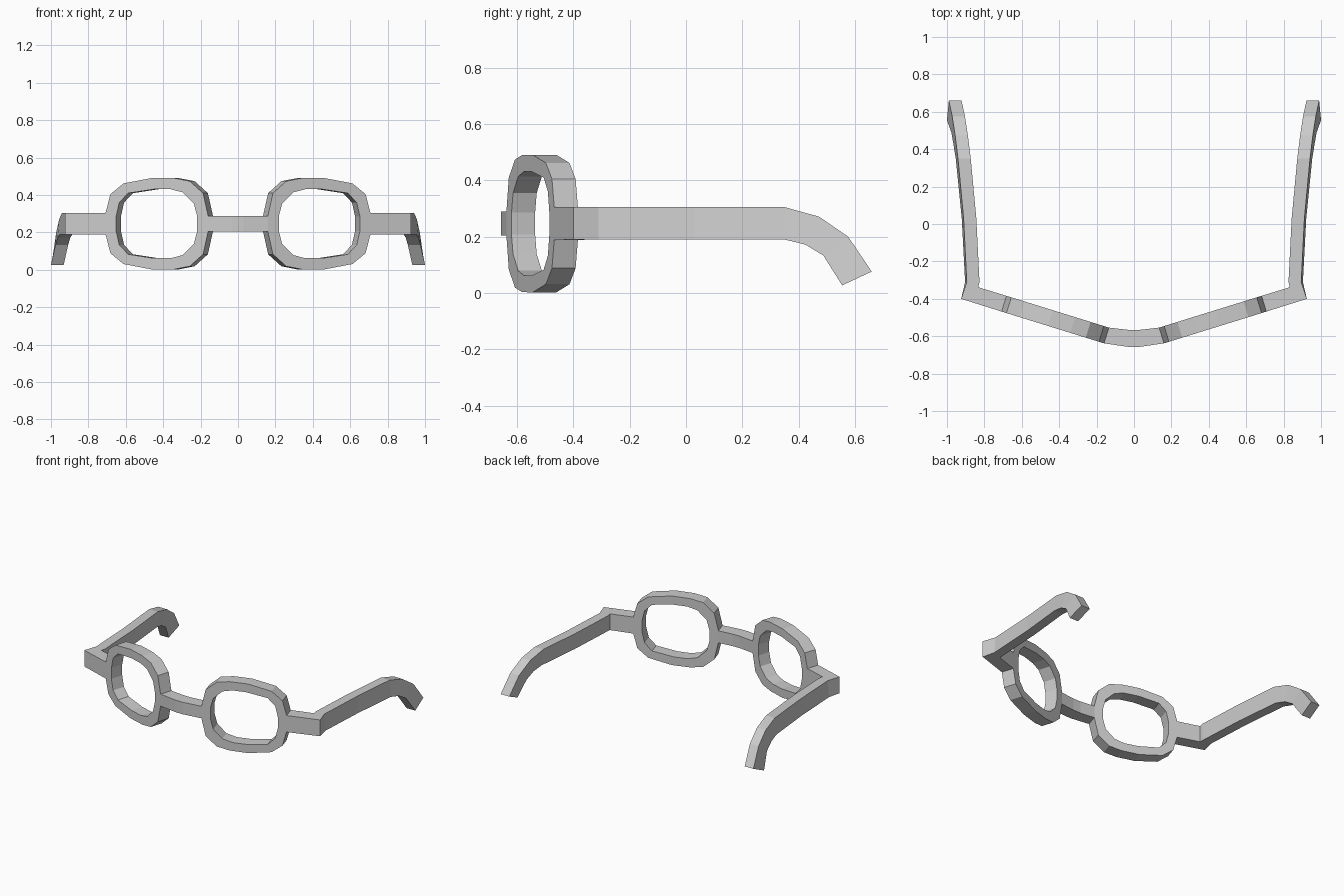
import bpy, bmesh

if "Cube" in bpy.data.objects:
    bpy.data.objects.remove(bpy.data.objects["Cube"])

ZC = 0.2465                      # height of the horizontal symmetry line
OFF = (-0.026, 0.084)            # front face to back face of the angled frame


def front_y(x):
    return -0.638 + 0.31 * (x - 0.16)


def loft(name, sections, closed=False, mirror=True):
    """Join equal-length vertex loops into a solid of flat quads."""
    bm = bmesh.new()
    loops = [[bm.verts.new(p) for p in s] for s in sections]
    pairs = list(zip(loops, loops[1:]))
    if closed:
        pairs.append((loops[-1], loops[0]))
    else:
        bm.faces.new(loops[0])
        bm.faces.new(loops[-1])
    for a, b in pairs:
        for i in range(len(a)):
            j = (i + 1) % len(a)
            bm.faces.new((a[i], a[j], b[j], b[i]))
    bmesh.ops.recalc_face_normals(bm, faces=bm.faces)
    me = bpy.data.meshes.new(name)
    bm.to_mesh(me)
    bm.free()
    ob = bpy.data.objects.new(name, me)
    bpy.context.collection.objects.link(ob)
    if mirror:
        mod = ob.modifiers.new("Mirror", 'MIRROR')
        mod.use_mirror_merge = False
    return ob


def bar(front, back, z0, z1):
    """Upright rectangular section between two plan points."""
    return [(*front, z0), (*front, z1), (*back, z1), (*back, z0)]


# Lens rims: upper half outlines, reflected to the lower half
outer = [(.708, .305), (.682, .405), (.612, .462), (.46, .491),
         (.34, .490), (.258, .474), (.187, .41), (.16, .289)]
inner = [(.652, .285), (.635, .36), (.587, .41), (.45, .431),
         (.36, .431), (.295, .414), (.236, .355), (.218, .285)]


def full(half):
    return half + [(x, 2 * ZC - z) for x, z in reversed(half)]


def rim_section(o, i):
    pts = []
    for (x, z), back in ((o, 0), (i, 0), (i, 1), (o, 1)):
        pts.append((x + OFF[0] * back, front_y(x) + OFF[1] * back, z))
    return pts


loft("lens_rims", [rim_section(o, i) for o, i in zip(full(outer), full(inner))],
     closed=True)

# Bridge: shallow bend between the rims
bridge = [((-.16, -.638), (-.134, -.554)), ((-.03, -.657), (-.03, -.566)),
          ((.03, -.657), (.03, -.566)), ((.16, -.638), (.134, -.554))]
loft("nose_bridge", [bar(f, b, .204, .289) for f, b in bridge], mirror=False)

# Temple arms: hinge block, corner, then a side arm that hooks down
sections = [
    bar((.708, front_y(.708)), (.682, front_y(.708) + OFF[1]), .188, .305),
    bar((.924, -.40), (.833, -.338), .19, .305),
]
# outer x, y, z of the top edge, then of the bottom edge
arm = [((.894, -.31, .305), (.903, -.31, .19)),
       ((.911, .03, .305), (.921, .03, .19)),
       ((.941, .35, .305), (.953, .35, .19)),
       ((.956, .473, .271), (.965, .424, .172)),
       ((.972, .576, .200), (.976, .488, .133)),
       ((.990, .660, .076), (1.0, .555, .027))]
W = .068
for t, b in arm:
    sections.append([b, t, (t[0] - W, *t[1:]), (b[0] - W, *b[1:])])
loft("temple_arms", sections)
